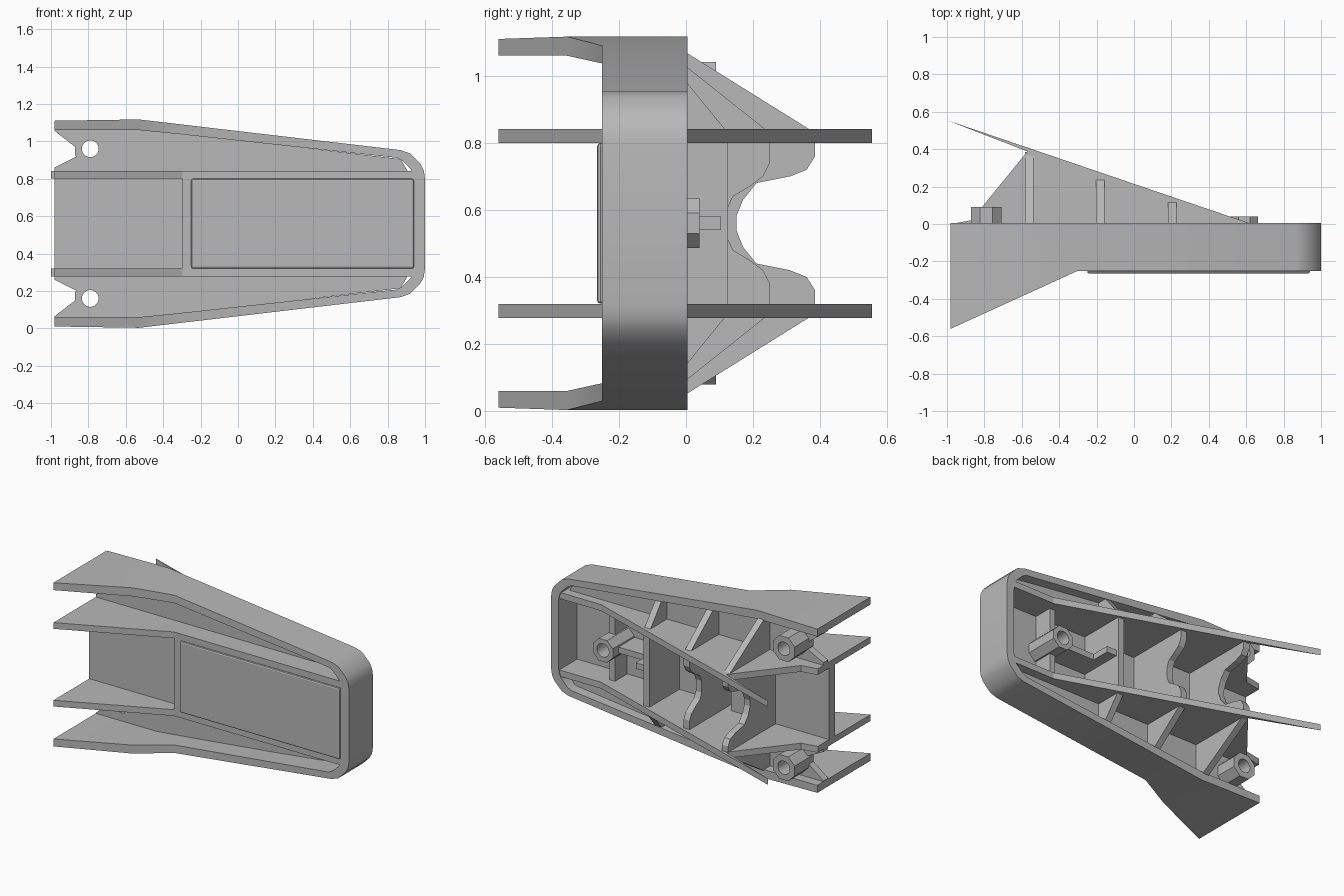
import bpy, bmesh, math
from mathutils import Vector

cube = bpy.data.objects.get("Cube")
if cube:
    bpy.data.objects.remove(cube, do_unlink=True)

grey = bpy.data.materials.new("plain_grey")
grey.use_nodes = True
COLOR = (0.48, 0.48, 0.48, 1)
grey.diffuse_color = COLOR
grey.node_tree.nodes["Principled BSDF"].inputs["Base Color"].default_value = COLOR

MID = 0.56  # mirror height


def flip(z):
    return 2 * MID - z


def make(name, bm):
    bmesh.ops.recalc_face_normals(bm, faces=bm.faces)
    mesh = bpy.data.meshes.new(name)
    bm.to_mesh(mesh)
    bm.free()
    mesh.materials.append(grey)
    ob = bpy.data.objects.new(name, mesh)
    bpy.context.collection.objects.link(ob)
    return ob


def prism(name, points, axis, lo, hi):
    """Extrude a 2D outline along an axis; the outline uses the other two axes in order."""
    bm = bmesh.new()

    def place(p, t):
        co = list(p)
        co.insert("xyz".index(axis), t)
        return bm.verts.new(co)
    a = [place(p, lo) for p in points]
    b = [place(p, hi) for p in points]
    bm.faces.new(a)
    bm.faces.new(b[::-1])
    for i in range(len(a)):
        j = (i + 1) % len(a)
        bm.faces.new((a[i], a[j], b[j], b[i]))
    return make(name, bm)


def box(name, x, y, z):
    return prism(name, [(x[0], y[0]), (x[1], y[0]), (x[1], y[1]), (x[0], y[1])], "z", *z)


def circle(cx, cz, r, n):
    return [(cx + r * math.cos(math.tau * (i + .5) / n),
             cz + r * math.sin(math.tau * (i + .5) / n)) for i in range(n)]


def cut(ob, points, lo, hi):
    cutter = prism("cutter", points, "y", lo, hi)
    cutter.hide_render = True
    mod = ob.modifiers.new("hole", "BOOLEAN")
    mod.object = cutter
    mod.solver = "EXACT"
    bpy.context.view_layer.objects.active = ob
    bpy.ops.object.modifier_apply(modifier=mod.name)
    bpy.data.objects.remove(cutter, do_unlink=True)


# outer rim: outer x, z, inner x, z, front depth
half = [(-.98, 1.11, -.98, 1.06, -.56), (-.53, 1.117, -.53, 1.06, -.355),
        (-.30, 1.09, -.30, 1.037, -.25), (.87, .953, .85, .912, -.25),
        (.92, .935, .88, .895, -.25), (.975, .88, .925, .85, -.25),
        (.993, .845, .94, .82, -.25), (1, .80, .945, .78, -.25)]
path = half + [(a, flip(b), c, flip(d), y) for a, b, c, d, y in reversed(half)]
bm = bmesh.new()
rows = []
for ox, oz, ix, iz, yf in path:
    rows.append([bm.verts.new(c) for c in
                 ((ox, yf, oz), (ox, .005, oz), (ix, .005, iz), (ix, yf, iz))])
for r, s in zip(rows, rows[1:]):
    for k in range(4):
        m = (k + 1) % 4
        bm.faces.new((r[k], r[m], s[m], s[k]))
bm.faces.new(rows[0])
bm.faces.new(rows[-1][::-1])
rim = make("outer_rim", bm)
bpy.context.view_layer.objects.active = rim
rim.select_set(True)
bpy.ops.object.shade_smooth_by_angle(angle=math.radians(35))
rim.select_set(False)

# central front plate, recessed rear floor and raised panel
box("front_plate", (-.30, .96), (-.25, -.19), (.285, .835))
box("recessed_floor", (-.98, -.28), (-.18, -.12), (.30, .82))
box("step_wall", (-.30, -.25), (-.25, -.12), (.30, .82))
panel = box("raised_panel", (-.25, .94), (-.265, -.245), (.32, .80))
mod = panel.modifiers.new("edge", "BEVEL")
mod.width = .012
mod.segments = 2

fin = [(-.98, -.56), (-.30, -.25), (.95, -.25), (.95, 0), (.63, 0),
       (-1, .555), (-.57, .388), (-.87, .02), (-.98, 0)]
pocket = [(-.98, 1.07), (-.53, 1.07), (.87, .905), (.91, .835),
          (-.98, .835), (-.98, .86), (-.86, .92), (-.87, .97), (-.98, 1.055)]
RIBS = ((-.56, .385), (-.18, .25), (.205, .125))

for side, mz in (("upper", lambda z: z), ("lower", flip)):
    # long fin plates
    prism(side + "_long_fin", fin, "z", mz(.80), mz(.842))

    # pocket floor with screw hole
    floor = prism(side + "_pocket_floor", [(x, mz(z)) for x, z in pocket], "y", -.11, -.06)
    boss = prism(side + "_screw_boss", circle(-.79, mz(.96), .088, 8), "y", -.11, .09)
    for ob in (floor, boss):
        cut(ob, circle(-.79, mz(.96), .045, 20), -.3, .3)

    # triangular gussets between long fin and rim
    for x, h in RIBS:
        wall = 1.07 - max(0, x + .53) * .118
        prism(side + "_gusset", [(-.10, mz(.83)), (h, mz(.83)), (0, mz(wall)), (-.10, mz(wall))],
              "x", x - .022, x + .022)

    # short cross rib beside the centre boss
    box(side + "_short_rib", (.57, .61), (-.20, -.06), sorted((mz(.62), mz(.81))))

# cross ribs between the fins, with rounded hollows
notch = {0: [(.385, .80), (.385, .76), (.36, .72), (.31, .70), (.21, .68), (.17, .63), (.15, .58)],
         1: [(.25, .80), (.25, .74), (.23, .70), (.19, .67), (.14, .64), (.122, .60)],
         2: [(.125, .80)]}
for i, (x, h) in enumerate(RIBS):
    top = [(-.20 if i else -.13, .81)] + notch[i]
    outline = top + [(y, flip(z)) for y, z in reversed(top)]
    prism("cross_rib", outline, "x", x - .022, x + .022)

# centre boss with blind hole and its spine
boss = prism("centre_boss", circle(.59, MID, .08, 8), "y", -.20, .04)
cut(boss, circle(.59, MID, .045, 20), -.15, .3)
prism("boss_spine", [(.20, -.20), (.53, -.20), (.53, -.02), (.30, -.02), (.30, .105), (.20, .105)],
      "z", .54, .58)
